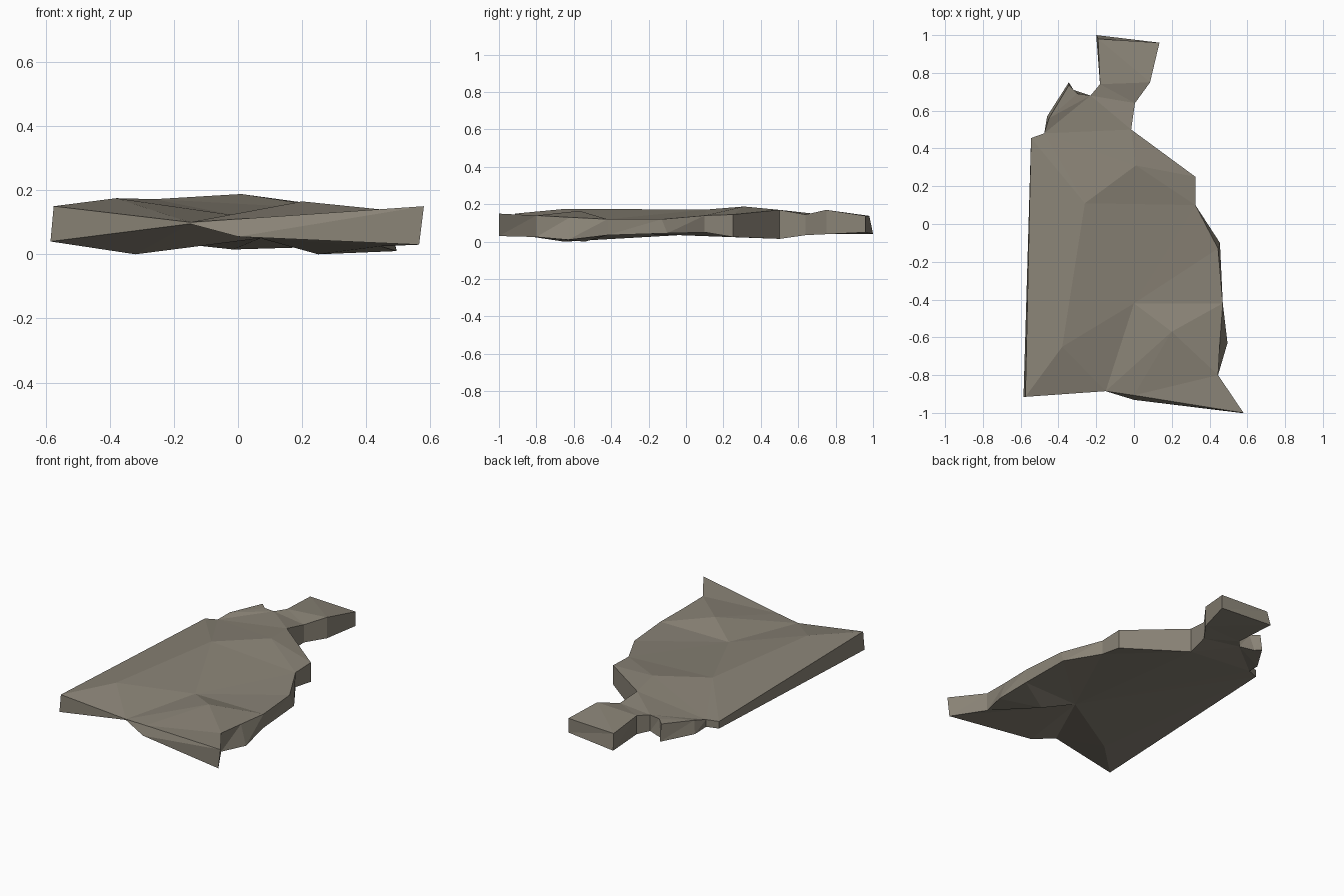
import bpy, bmesh
from mathutils import Vector
from mathutils.geometry import delaunay_2d_cdt

if "Cube" in bpy.data.objects:
    bpy.data.objects.remove(bpy.data.objects["Cube"])

# Slab outline, counter-clockwise: x, y, top height, bottom height
outline = [
    (-.575, -.915, .15, .04), (-.15, -.885, .10, .095), (0, -.907, .11, .055),
    (.58, -1, .15, .03), (.445, -.8, .14, .025), (.455, -.62, .13, .01),
    (.47, -.42, .12, .035), (.445, -.13, .12, .045), (.325, .1, .14, .05),
    (.325, .25, .145, .025), (-.015, .5, .17, .015), (.005, .64, .145, .035),
    (.085, .75, .17, .04), (.135, .96, .138, .05), (-.19, .98, .138, .042),
    (-.18, .74, .155, .04), (-.23, .68, .15, .05), (-.3, .69, .148, .045),
    (-.345, .735, .145, .04), (-.45, .56, .13, .05), (-.475, .48, .11, .065),
    (-.545, .455, .107, .063),
]
# Where the underside sticks out past the top edge
overhang = {0: (-.01, 0), 2: (0, -.024), 3: (-.015, 0), 5: (.04, -.01),
            7: (.01, .03), 14: (-.01, .02), 17: (-.02, .02), 18: (0, .015),
            19: (-.01, .01)}
n = len(outline)

# Ridge and hollow points inside each face, with crease lines (indices follow the outline)
top_inner = [(-.38, -.65, .175), (-.26, .11, .172), (.01, .31, .188),
             (0, -.42, .12), (.2, -.57, .165)]
a, b, c, d, e = range(n, n + 5)
top_creases = [(a, 0), (a, 1), (a, b), (b, c), (b, 21), (c, 9), (a, d), (d, 1),
               (d, 7), (d, 6), (d, e), (e, 1), (e, 6), (e, 4)]
low_inner = [(-.32, -.65, 0), (.07, -.45, .05), (.25, -.54, 0)]
f, g, h = range(n, n + 3)
low_creases = [(f, 0), (f, 1), (f, g), (g, 1), (g, 2), (g, 3), (g, h), (h, 5)]

bm = bmesh.new()


def skin(points, creases):
    """Triangulate one face of the slab and return its vertices."""
    verts = [bm.verts.new(p) for p in points]
    edges = [(i, (i + 1) % n) for i in range(n)] + creases
    result = delaunay_2d_cdt([Vector(p[:2]) for p in points], edges, [], 1, 1e-5)
    tris, origin = result[2], result[3]
    for tri in tris:
        bm.faces.new([verts[origin[i][0]] for i in tri])
    return verts


top = skin([(x, y, zt) for x, y, zt, zb in outline] + top_inner, top_creases)
low_pts = []
for i, (x, y, zt, zb) in enumerate(outline):
    dx, dy = overhang.get(i, (0, 0))
    low_pts.append((x + dx, y + dy, zb))
low = skin(low_pts + low_inner, low_creases)

# Side walls
for i in range(n):
    j = (i + 1) % n
    bm.faces.new((low[i], low[j], top[j]))
    bm.faces.new((low[i], top[j], top[i]))
bmesh.ops.recalc_face_normals(bm, faces=bm.faces)

mesh = bpy.data.meshes.new("stone_slab")
bm.to_mesh(mesh)
bm.free()
slab = bpy.data.objects.new("stone_slab", mesh)
bpy.context.collection.objects.link(slab)

stone = bpy.data.materials.new("warm grey stone")
stone.diffuse_color = (.25, .225, .18, 1)
stone.use_nodes = True
stone.node_tree.nodes["Principled BSDF"].inputs["Base Color"].default_value = stone.diffuse_color
mesh.materials.append(stone)
